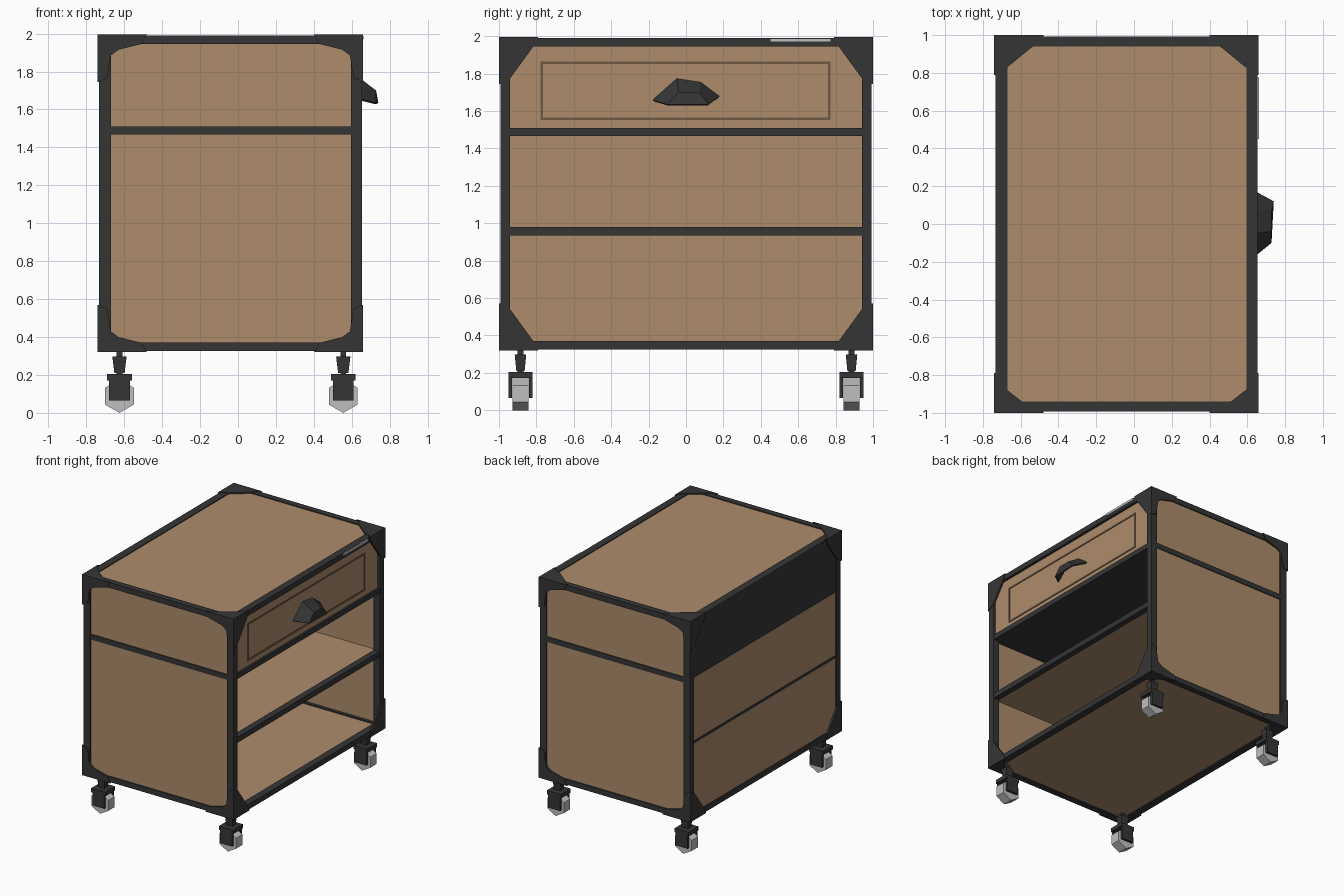
import bpy, bmesh, math
from mathutils import Vector

if "Cube" in bpy.data.objects:
    bpy.data.objects.remove(bpy.data.objects["Cube"])


def mat(name, col):
    m = bpy.data.materials.new(name)
    m.diffuse_color = (*col, 1)
    m.use_nodes = True
    m.node_tree.nodes["Principled BSDF"].inputs["Base Color"].default_value = m.diffuse_color
    return m


WOOD = mat("light_wood", (0.42, 0.262, 0.146))
GROOVE = mat("dark_wood", (0.16, 0.10, 0.06))
BLACK = mat("black_metal", (0.036, 0.036, 0.036))
GREY = mat("light_grey", (0.52, 0.52, 0.52))


def finish(bm, name, m):
    bmesh.ops.recalc_face_normals(bm, faces=bm.faces[:])
    me = bpy.data.meshes.new(name)
    bm.to_mesh(me)
    bm.free()
    ob = bpy.data.objects.new(name, me)
    bpy.context.collection.objects.link(ob)
    me.materials.append(m)
    return ob


def box(name, x, y, z, m, top=1.0):
    # box from ranges; top scales the upper face for tapered parts
    bm = bmesh.new()
    bmesh.ops.create_cube(bm, size=1)
    for v in bm.verts:
        s = top if v.co.z > 0 else 1.0
        v.co = Vector((sum(x) / 2 + v.co.x * s * (x[1] - x[0]),
                       sum(y) / 2 + v.co.y * s * (y[1] - y[0]),
                       sum(z) / 2 + v.co.z * (z[1] - z[0])))
    return finish(bm, name, m)


def plate(name, pts, step, m):
    # flat polygon extruded by a vector
    bm = bmesh.new()
    f = bm.faces.new([bm.verts.new(p) for p in pts])
    r = bmesh.ops.extrude_face_region(bm, geom=[f])
    bmesh.ops.translate(bm, vec=step,
                        verts=[g for g in r["geom"] if isinstance(g, bmesh.types.BMVert)])
    return finish(bm, name, m)


X0, X1, Y, Z0, Z1 = -0.74, 0.66, 1.0, 0.32, 1.995
XI0, XI1, YI = -0.67, 0.595, 0.94      # inner edges of the frame

# wooden panels and shelves
for s, n in ((-1, "front"), (1, "rear")):
    box(n + "_end_panel", (-0.72, 0.64), sorted((s * 0.965, s * 0.982)), (0.335, 1.97), WOOD)
box("top_panel", (-0.72, 0.64), (-0.98, 0.98), (1.96, 1.983), WOOD)
box("bottom_panel", (-0.72, 0.64), (-0.98, 0.98), (0.335, 0.36), WOOD)
box("back_panel", (-0.722, -0.70), (-0.97, 0.97), (0.34, 1.5), WOOD)
box("back_upper_panel", (-0.728, -0.70), (-0.97, 0.97), (1.5, 1.96), BLACK)
box("middle_shelf", (-0.70, 0.60), (-0.965, 0.965), (0.94, 0.975), WOOD)
box("back_shelf_edge", (-0.727, -0.70), (-0.95, 0.95), (0.95, 0.97), BLACK)
box("drawer_divider", (-0.70, 0.60), (-0.965, 0.965), (1.468, 1.485), BLACK)
box("drawer_divider_top", (-0.70, 0.60), (-0.965, 0.965), (1.485, 1.505), WOOD)

# frame bars
for s, n in ((-1, "front"), (1, "rear")):
    yr = sorted((s * 0.992, s * YI))
    for xr, side in (((-0.733, XI0), "left"), ((XI1, 0.654), "right")):
        box(f"{n}_{side}_post", xr, yr, (0.33, 1.985), BLACK)
    for zr, lv in (((0.326, 0.37), "bottom"), ((1.945, 1.99), "top")):
        box(f"{n}_{lv}_rail", (X0 + .01, X1 - .01), yr, zr, BLACK)
    box(n + "_middle_rail", (-0.73, 0.65), sorted((s * 0.99, s * 0.96)), (1.467, 1.51), BLACK)
for xr, side in (((-0.733, XI0), "left"), ((XI1, 0.654), "right")):
    for zr, lv in (((0.326, 0.37), "bottom"), ((1.945, 1.99), "top")):
        box(f"{side}_{lv}_long_rail", xr, (-0.99, 0.99), zr, BLACK)
for zr, n in (((0.935, 0.98), "shelf"), ((1.467, 1.51), "divider")):
    box(n + "_edge_rail", (0.595, 0.648), (-0.97, 0.97), zr, BLACK)

# corner brackets: one chamfered plate on each of the three faces
T = 0.015
END = [(0, 0), (0.26, 0), (0.23, 0.05), (0.11, 0.08), (0.07, 0.11), (0.05, 0.23), (0, 0.25)]
SIDE = [(0, 0), (0.21, 0), (0.18, 0.055), (0.06, 0.22), (0, 0.25)]
CAP_R = [(0, 0), (0.24, 0), (0.21, 0.055), (0.07, 0.17), (0, 0.19)]
CAP_F = [(0, 0), (0.24, 0), (0.14, 0.065), (0.07, 0.12), (0, 0.19)]
for cx, sx in ((X0, 1), (X1, -1)):
    for cy, sy in ((-Y, 1), (Y, -1)):
        for cz, sz in ((Z0, 1), (Z1, -1)):
            cap = CAP_R if sy < 0 and sz < 0 else CAP_F
            plate("corner_end_plate", [(cx + sx * a, cy, cz + sz * b) for a, b in END],
                  (0, sy * T, 0), BLACK)
            plate("corner_side_plate", [(cx, cy + sy * a, cz + sz * b) for a, b in SIDE],
                  (sx * T, 0, 0), BLACK)
            plate("corner_cap_plate", [(cx + sx * a, cy + sy * b, cz) for a, b in cap],
                  (0, 0, sz * T), BLACK)

# drawer front with its rectangular border
box("drawer_front", (0.60, 0.632), (-0.95, 0.95), (1.505, 1.955), WOOD)
for zr in ((1.552, 1.566), (1.852, 1.866)):
    box("drawer_border_horizontal", (0.63, 0.637), (-0.778, 0.772), zr, GROOVE)
for yr in ((-0.778, -0.764), (0.758, 0.772)):
    box("drawer_border_vertical", (0.63, 0.637), yr, (1.56, 1.86), GROOVE)

# cup handle, open underneath
bm = bmesh.new()
back = [bm.verts.new((0.63, y, z)) for y, z in
        ((-0.18, 1.66), (-0.05, 1.775), (0.08, 1.755), (0.18, 1.68))]
lip = [bm.verts.new(p) for p in
       ((0.728, -0.10, 1.635), (0.728, -0.04, 1.70), (0.728, 0.07, 1.70), (0.74, 0.12, 1.635))]
for i in range(3):
    bm.faces.new((back[i], back[i + 1], lip[i + 1], lip[i]))
bm.faces.new(lip)
handle = finish(bm, "drawer_handle", BLACK)
sol = handle.modifiers.new("thickness", "SOLIDIFY")
sol.thickness = 0.012
sol.offset = -1 if handle.data.polygons[3].normal.x > 0 else 1

# grey strip on the upper edge
box("edge_strip", (0.652, 0.6625), (0.45, 0.775), (1.968, 1.988), GREY)

# casters: stem, fork and six-sided wheel
for cx in (-0.625, 0.555):
    for cy in (-0.885, 0.885):
        box("caster_pin", (cx - .015, cx + .015), (cy - .015, cy + .015), (0.19, 0.335), BLACK)
        box("caster_stem", (cx - .027, cx + .027), (cy - .022, cy + .022), (0.21, 0.298), BLACK, 1.4)
        box("caster_fork_top", (cx - .065, cx + .065), (cy - .065, cy + .065), (0.172, 0.205), BLACK)
        for s in (-1, 1):
            box("caster_fork_side", (cx - .055, cx + .055),
                sorted((cy + s * .045, cy + s * .065)), (0.065, 0.18), BLACK)
        ring = [(cx + 0.088 * math.sin(i * math.pi / 3), cy - 0.042,
                 0.088 - 0.088 * math.cos(i * math.pi / 3)) for i in range(6)]
        plate("caster_wheel", ring, (0, 0.084, 0), GREY)
